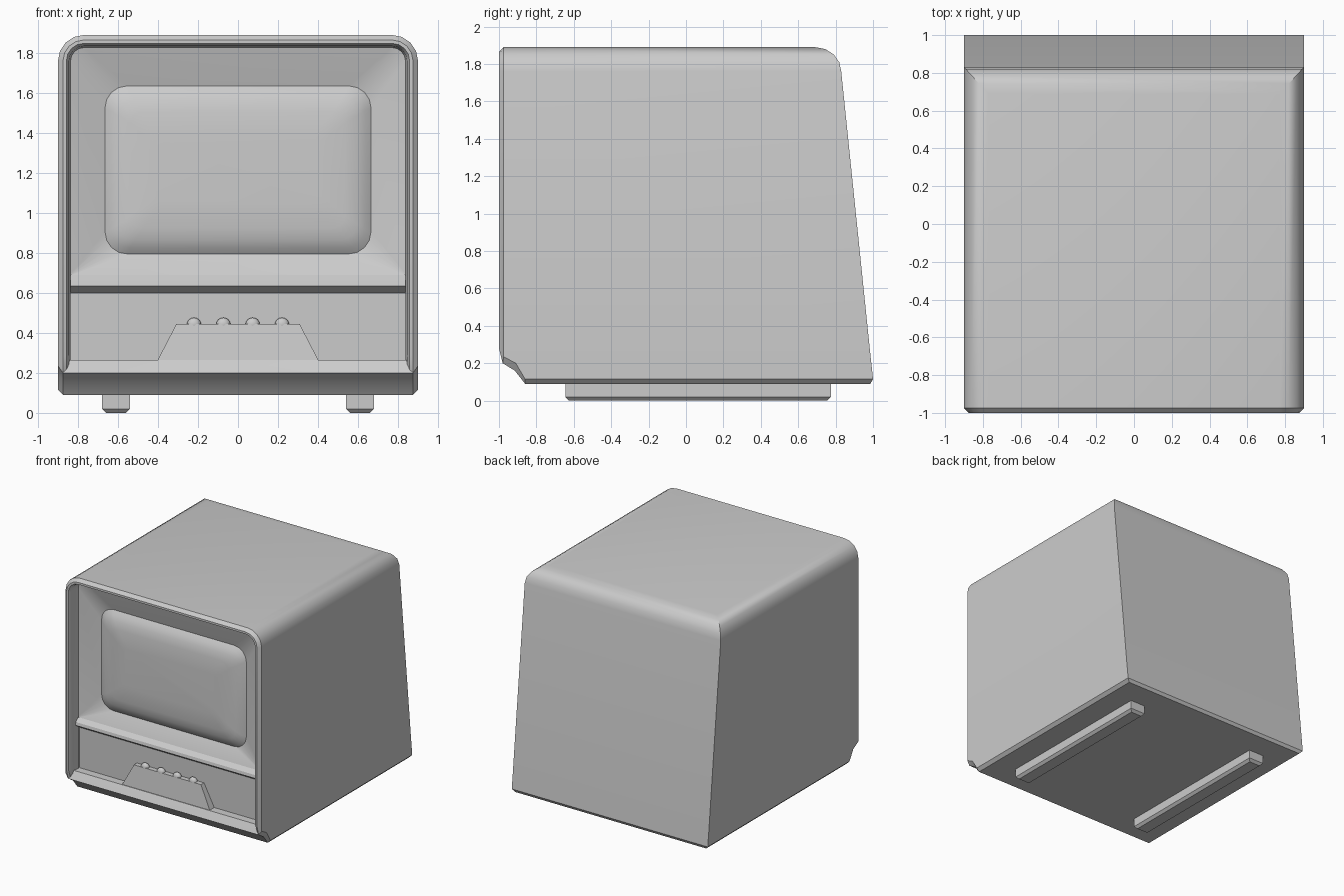
import bpy, bmesh, math
from mathutils import Vector

if "Cube" in bpy.data.objects:
    bpy.data.objects.remove(bpy.data.objects["Cube"])

SEG = 4
ARC = [math.pi / 2 * i / SEG for i in range(SEG + 1)]


def loft(name, rows, closed=False, cap_start=False, cap_end=False, facing=None, angle=30):
    """Skin rows of points; 'facing' turns open surfaces the right way."""
    bm = bmesh.new()
    grid = [[bm.verts.new(p) for p in row] for row in rows]
    n = len(rows[0])
    for a, b in zip(grid, grid[1:]):
        for i in range(n if closed else n - 1):
            j = (i + 1) % n
            bm.faces.new((a[i], a[j], b[j], b[i]))
    if cap_start:
        bm.faces.new(grid[0])
    if cap_end:
        bm.faces.new(grid[-1])
    bmesh.ops.remove_doubles(bm, verts=bm.verts, dist=1e-5)
    bmesh.ops.recalc_face_normals(bm, faces=bm.faces)
    bm.normal_update()
    if facing:
        d = Vector(facing)
        if sum(f.normal.dot(d) * f.calc_area() for f in bm.faces) < 0:
            bmesh.ops.reverse_faces(bm, faces=bm.faces)
    me = bpy.data.meshes.new(name)
    bm.to_mesh(me)
    bm.free()
    ob = bpy.data.objects.new(name, me)
    bpy.context.collection.objects.link(ob)
    bpy.ops.object.select_all(action='DESELECT')
    ob.select_set(True)
    bpy.context.view_layer.objects.active = ob
    bpy.ops.object.shade_smooth_by_angle(angle=math.radians(angle))
    return ob


def round_rect(hx, z0, z1, r_bot, r_top, y):
    pts = []
    for sx, z, r, start in ((1, z1, r_top, 0), (-1, z1, r_top, 1),
                            (-1, z0, r_bot, 2), (1, z0, r_bot, 3)):
        cz = z - r if z == z1 else z + r
        for t in ARC:
            a = t + start * math.pi / 2
            pts.append((sx * (hx - r) + r * math.cos(a), y, cz + r * math.sin(a)))
    return pts


def ring(x0, x1, y0, y1, z):
    return [(x0, y0, z), (x1, y0, z), (x1, y1, z), (x0, y1, z)]


# casing: stacked horizontal slices, open at the front (half width, front y, back y, z)
slices = [(.875, -.86, .985, .09), (.9, -.86, 1.0, .115),
          (.9, -.91, .991, .2), (.9, -.975, .987, .235)]
slices += [(.77 + .13 * math.cos(t), -.975, .69 + .14 * math.cos(t),
            1.76 + .13 * math.sin(t)) for t in ARC]
loft("casing", [[(-w, f, z), (-w, b, z), (w, b, z), (w, f, z)] for w, f, b, z in slices],
     cap_start=True, cap_end=True)

# front rim: arch offset inward (inset, y, lower z, foot y, foot z)
rim = []
for d, y, zb, fy, fz in ((0, -.975, .235, -.975, .235), (.025, -1, .28, -.98, .2),
                         (.042, -1, .285, -.97, .21), (.055, -.975, .29, -.95, .22),
                         (.063, -.90, .265, -.90, .24)):
    half = [(.9 - d, fy, fz), (.9 - d, y, zb)]
    half += [(.77 + (.13 - d) * math.cos(t), y, 1.76 + (.13 - d) * math.sin(t)) for t in ARC]
    rim.append(half + [(-x, yy, z) for x, yy, z in reversed(half)])
loft("front_rim", rim, facing=(0, -1, 0))

# bottom sill with bevelled ends
end = [(-.86, .115), (-.91, .2), (-.975, .235), (-.95, .25), (-.88, .25)]
mid = [(-.86, .09), (-.915, .16), (-.98, .2), (-.95, .265), (-.88, .265)]
loft("bottom_sill", [[(x, y, z) for y, z in prof] for x, prof in
                     ((-.9, end), (-.875, mid), (.875, mid), (.9, end))],
     facing=(0, -1, 0))

# bezel funnel and bulging screen
loft("bezel", [round_rect(.837, .69, 1.827, .005, .067, -.90),
               round_rect(.665, .795, 1.635, .11, .11, -.84)],
     closed=True, facing=(0, -1, 0), angle=40)
loft("screen", [round_rect(.665 - d, .795 + d, 1.635 - d, r, r, y) for d, r, y in
                ((0, .11, -.84), (.03, .095, -.862), (.07, .08, -.880),
                 (.13, .06, -.892), (.25, .04, -.898))],
     closed=True, cap_end=True, facing=(0, -1, 0), angle=40)

# ledge under the bezel and lower panel
prof = [(-.90, .69), (-.93, .66), (-.935, .635), (-.885, .60), (-.885, .26)]
loft("ledge_and_panel", [[(x, y, z) for y, z in prof] for x in (-.838, .838)],
     facing=(0, -1, 0), angle=20)

# control block with a row of buttons
loft("control_block", [ring(-.403, .403, -.945, -.88, .262),
                       ring(-.308, .308, -.925, -.88, .445)],
     closed=True, cap_start=True, cap_end=True)
for i in range(4):
    bpy.ops.mesh.primitive_uv_sphere_add(segments=12, ring_count=8, radius=.036,
                                         location=(-.22 + i * .1467, -.902, .442))
    button = bpy.context.object
    button.name = f"button_{i + 1}"
    button.scale = (1, .7, .95)
    bpy.ops.object.shade_smooth_by_angle(angle=math.radians(40))

# long runner feet, chamfered at the bottom
for side, cx in (("left", -.61), ("right", .61)):
    loft(f"foot_{side}", [ring(cx - h, cx + h, -.645 + c, .775 - c, z) for h, c, z in
                          ((.05, .02, 0), (.07, 0, .02), (.07, 0, .1))],
         closed=True, cap_start=True, cap_end=True)
